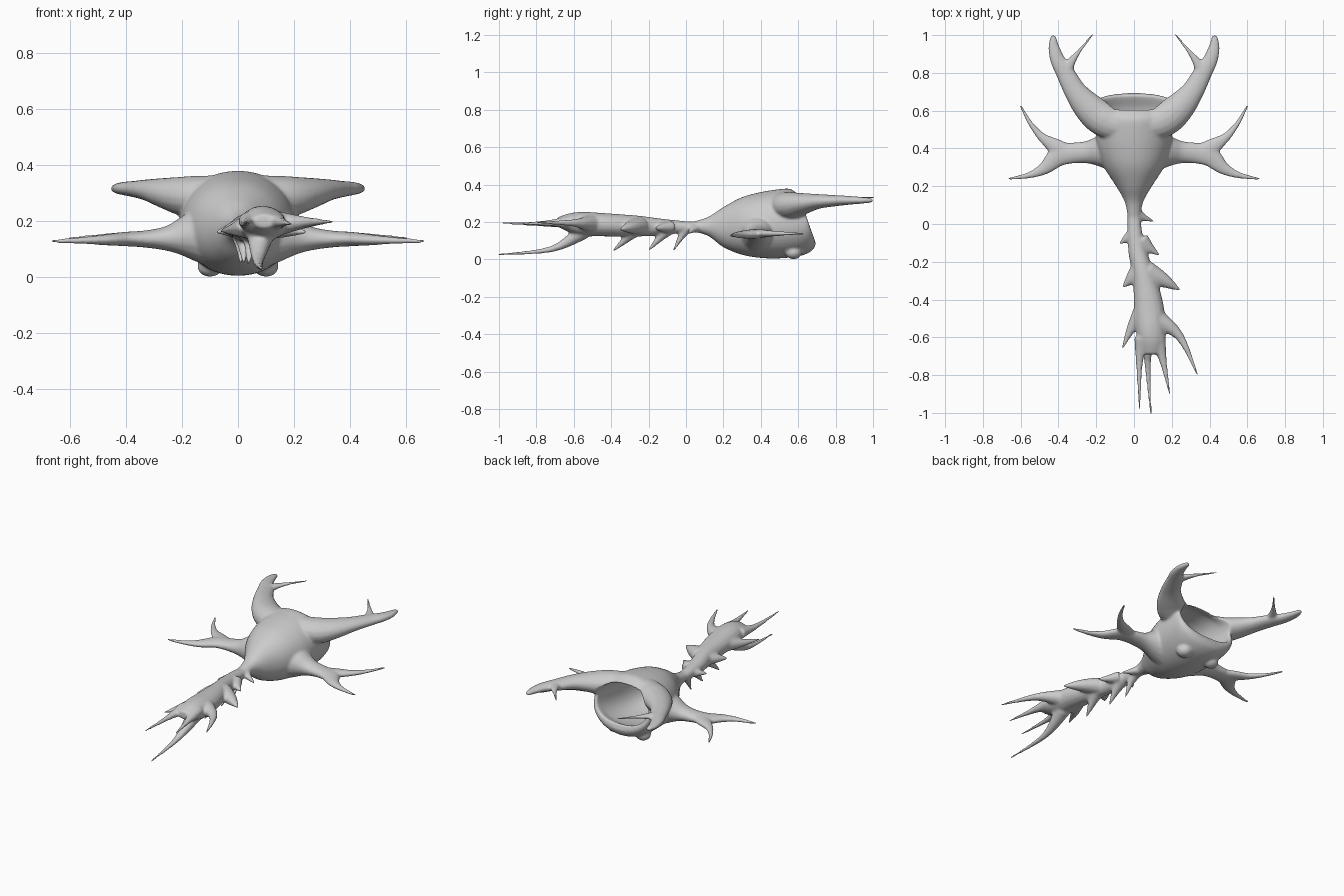
import bpy, bmesh, math
from mathutils import Vector


def spline(keys, steps=5):
    """Catmull-Rom resampling of tuples of any length."""
    out = []
    n = len(keys)
    for i in range(n - 1):
        a, b, c, d = (keys[max(i - 1, 0)], keys[i], keys[i + 1], keys[min(i + 2, n - 1)])
        for s in range(steps):
            t = s / steps
            out.append(tuple(
                0.5 * (2 * q + (r - p) * t + (2 * p - 5 * q + 4 * r - w) * t * t
                       + (3 * q - p - 3 * r + w) * t ** 3)
                for p, q, r, w in zip(a, b, c, d)))
    out.append(keys[-1])
    return out


def loft(bm, rings):
    """Closed skin over equal-sized rings of points."""
    rows = [[bm.verts.new(p) for p in ring] for ring in rings]
    n = len(rows[0])
    faces = [bm.faces.new(rows[0]), bm.faces.new(rows[-1][::-1])]
    for a, b in zip(rows, rows[1:]):
        for i in range(n):
            j = (i + 1) % n
            faces.append(bm.faces.new((a[j], a[i], b[i], b[j])))
    bmesh.ops.recalc_face_normals(bm, faces=faces)


def limb(bm, keys, side=1, n=16):
    """Tapered tube; keys are x, y, z, half width, half height."""
    pts = spline(keys)
    pos = [Vector((p[0] * side, p[1], p[2])) for p in pts]
    rings = []
    for i, p in enumerate(pts):
        t = (pos[min(i + 1, len(pos) - 1)] - pos[max(i - 1, 0)]).normalized()
        u = t.cross(Vector((0, 0, 1))).normalized()
        v = u.cross(t)
        w, h = max(p[3], 0.005), max(p[4], 0.005)
        rings.append([pos[i] + u * w * math.cos(k * math.tau / n)
                      + v * h * math.sin(k * math.tau / n) for k in range(n)])
    loft(bm, rings)


def shell(bm, keys, power=1.0, n=48):
    """Body loft along y; keys are y, half width, top, bottom, slant."""
    rings = []
    for y, w, top, bot, slant in spline(keys):
        mid, h = (top + bot) / 2, (top - bot) / 2
        ring = []
        for k in range(n):
            a = (k + .5) * math.tau / n
            c, s = math.cos(a), math.sin(a)
            dz = h * math.copysign(abs(s) ** power, s)
            ring.append((w * math.copysign(abs(c) ** power, c), y - slant * dz, mid + dz))
        rings.append(ring)
    loft(bm, rings)


def make(name, bm):
    me = bpy.data.meshes.new(name)
    bm.to_mesh(me)
    bm.free()
    ob = bpy.data.objects.new(name, me)
    bpy.context.collection.objects.link(ob)
    return ob


bm = bmesh.new()

# Bulbous body
shell(bm, [(0.04, .034, .203, .148, 0), (0.12, .05, .228, .125, 0), (0.2, .095, .28, .065, 0),
           (0.3, .158, .333, .025, 0), (0.4, .193, .36, .008, 0), (0.5, .204, .375, .006, .03),
           (0.585, .208, .378, .02, .17), (0.632, .206, .358, .05, .29), (0.65, .198, .345, .085, .34)], .97)

# Paired forked arms, the upper pair meeting in a shoulder ridge
for s in (1, -1):
    limb(bm, [(-.02, .525, .318, .06, .058), (.09, .53, .298, .085, .066), (.17, .56, .287, .092, .074),
              (.245, .622, .298, .08, .058),
              (.312, .705, .31, .06, .04), (.364, .8, .314, .05, .03), (.405, .87, .316, .04, .024),
              (.425, .94, .316, .03, .018), (.427, 1.0, .316, .014, .012)], s)
    limb(bm, [(.37, .78, .316, .04, .025), (.338, .85, .322, .027, .018),
              (.29, .915, .328, .012, .01), (.215, 1.008, .331, .006, .006)], s)
    limb(bm, [(.1, .39, .15, .12, .12), (.18, .385, .145, .085, .08), (.25, .38, .138, .06, .046),
              (.33, .375, .136, .056, .031), (.4, .36, .136, .057, .026), (.47, .298, .133, .036, .02),
              (.55, .26, .131, .019, .013), (.67, .238, .128, .007, .007)], s)
    limb(bm, [(.36, .37, .137, .06, .026), (.42, .412, .138, .044, .022), (.49, .462, .138, .024, .016),
              (.55, .535, .138, .014, .011), (.602, .63, .138, .007, .007)], s)

# Tail
limb(bm, [(0, .14, .178, .05, .045), (0, .05, .175, .036, .028), (.005, -.05, .174, .04, .036),
          (.02, -.15, .174, .05, .047), (.045, -.25, .178, .056, .056), (.066, -.35, .182, .07, .06),
          (.08, -.45, .186, .08, .063), (.088, -.55, .19, .08, .065), (.094, -.62, .197, .07, .052),
          (.095, -.69, .2, .045, .024)])

# Tail spines: root, bend, tip, root radius, bend radius
spines = [
    ((.04, -.6, .2), (.028, -.75, .19), (.03, -.985, .195), .04, .018),
    ((.08, -.55, .15), (.072, -.72, .055), (.09, -1.01, .026), .05, .02),
    ((.125, -.6, .2), (.155, -.73, .195), (.19, -.905, .19), .045, .02),
    ((.11, -.5, .19), (.24, -.593, .195), (.337, -.8, .198), .06, .025),
    ((.04, -.47, .18), (-.015, -.555, .17), (-.062, -.66, .165), .05, .026),
    ((.07, -.25, .18), (.16, -.3, .172), (.245, -.35, .16), .055, .038),
    ((.04, -.08, .175), (.08, -.125, .17), (.135, -.165, .165), .04, .028),
    ((.01, .06, .172), (.048, .035, .16), (.105, .015, .14), .032, .022),
    ((.03, -.23, .18), (-.015, -.29, .172), (-.06, -.335, .165), .045, .032),
    ((.01, -.04, .17), (-.03, -.07, .167), (-.077, -.105, .16), .036, .027),
    ((.055, -.27, .165), (.048, -.32, .11), (.035, -.39, .045), .05, .027),
    ((.02, -.1, .16), (.022, -.145, .11), (.02, -.2, .048), .042, .024),
    ((.003, 0, .165), (.007, -.03, .115), (.01, -.067, .046), .036, .02),
]
for root, bend, tip, r, m in spines:
    limb(bm, [(*root, r, r * .9), (*bend, m, m * .85), (*tip, .006, .006)], n=12)

# Round knobs under the mouth
for s in (1, -1):
    geo = bmesh.ops.create_uvsphere(bm, u_segments=24, v_segments=16, radius=.045)
    bmesh.ops.scale(bm, verts=geo['verts'], vec=(1, 1, .8))
    bmesh.ops.translate(bm, verts=geo['verts'], vec=(s * .1, .575, .037))

creature = make("creature_body", bm)

# Mouth hollow
bm = bmesh.new()
shell(bm, [(.22, .03, .24, .14, 0), (.26, .07, .27, .11, 0), (.32, .11, .3, .085, 0),
           (.4, .14, .325, .07, 0), (.5, .16, .34, .068, .03), (.585, .172, .346, .085, .17),
           (.65, .18, .337, .12, .34), (.78, .2, .345, .14, .34)], .85)
mouth = make("mouth_cutter", bm)
mouth.hide_render = True
mouth.hide_set(True)

m = creature.modifiers.new("fuse", 'REMESH')
m.mode = 'VOXEL'
m.voxel_size = .0055
m = creature.modifiers.new("mouth", 'BOOLEAN')
m.operation = 'DIFFERENCE'
m.object = mouth
m.solver = 'EXACT'
m = creature.modifiers.new("fuse_again", 'REMESH')
m.mode = 'VOXEL'
m.voxel_size = .0055
m.use_smooth_shade = True
m = creature.modifiers.new("soften", 'SMOOTH')
m.factor = .5
m.iterations = 18
